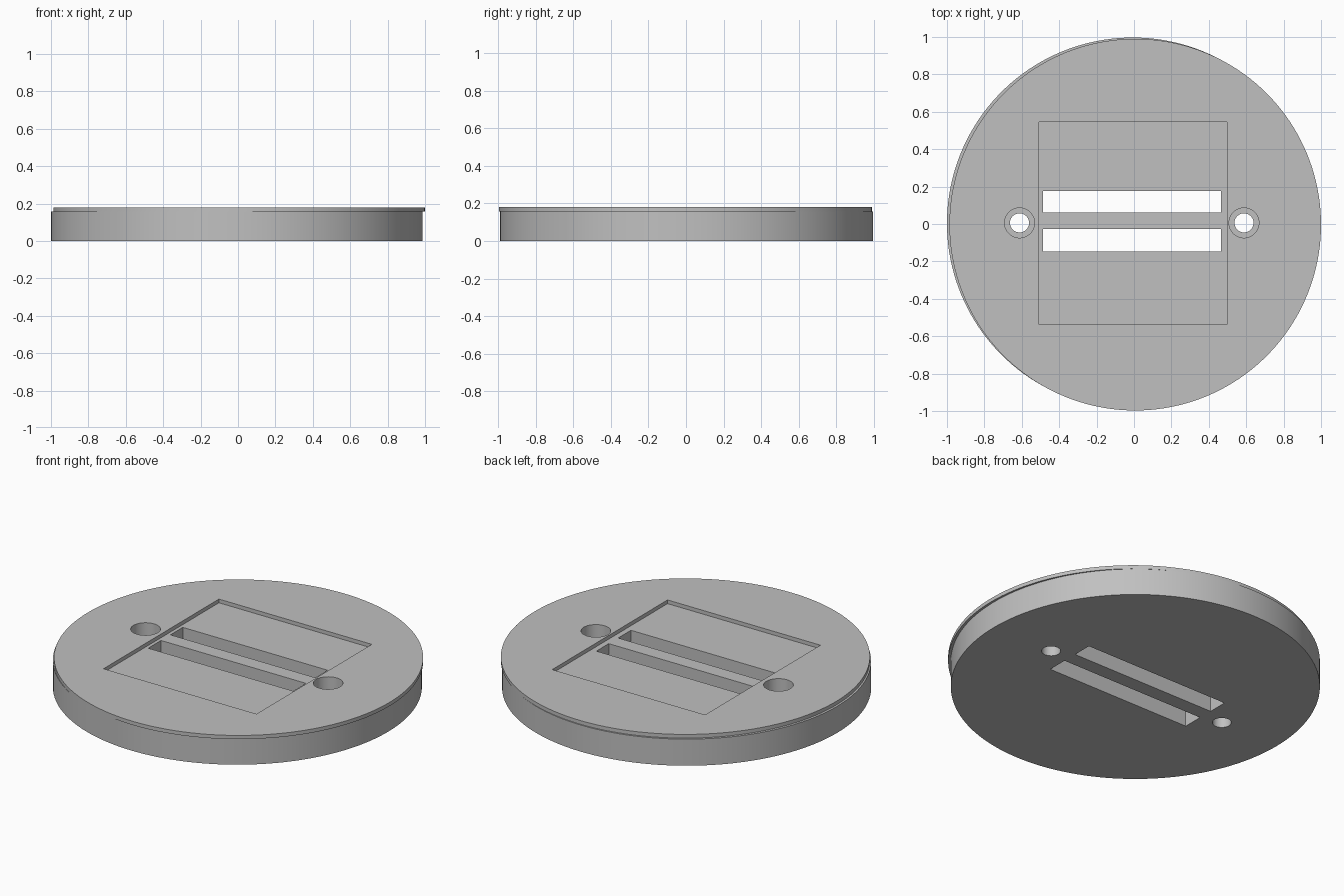
import bpy
import math

cube = bpy.data.objects.get("Cube")
if cube:
    bpy.data.objects.remove(cube, do_unlink=True)

grey = bpy.data.materials.new("light grey")
grey.use_nodes = True
grey.diffuse_color = (0.53, 0.53, 0.53, 1)
grey.node_tree.nodes["Principled BSDF"].inputs["Base Color"].default_value = grey.diffuse_color

BASE_TOP, PLATE_TOP, BORE_FLOOR = 0.158, 0.18, 0.08
RADIUS = 0.9935


def cylinder(name, x, y, r, z0, z1, sides=64):
    bpy.ops.mesh.primitive_cylinder_add(vertices=sides, radius=r, depth=z1 - z0,
                                        location=(x, y, (z0 + z1) / 2))
    obj = bpy.context.object
    obj.name = name
    obj.data.materials.append(grey)
    return obj


def box(name, x0, x1, y0, y1, z0, z1):
    bpy.ops.mesh.primitive_cube_add(size=1, location=((x0 + x1) / 2, (y0 + y1) / 2, (z0 + z1) / 2))
    obj = bpy.context.object
    obj.name = name
    obj.scale = (x1 - x0, y1 - y0, z1 - z0)
    obj.data.materials.append(grey)
    return obj


def cut(target, cutter):
    cutter.hide_render = True
    mod = target.modifiers.new("cut", "BOOLEAN")
    mod.operation = "DIFFERENCE"
    mod.solver = "EXACT"
    mod.object = cutter
    bpy.context.view_layer.update()
    bpy.ops.object.select_all(action="DESELECT")
    target.select_set(True)
    bpy.context.view_layer.objects.active = target
    bpy.ops.object.modifier_apply(modifier=mod.name)
    bpy.data.objects.remove(cutter, do_unlink=True)


# Thick base disc and thin face plate, slightly out of line with each other
base = cylinder("base_disc", -0.0065, 0.0035, RADIUS, 0, BASE_TOP, 160)
plate = cylinder("face_plate", 0.0065, -0.0035, RADIUS, BASE_TOP, PLATE_TOP, 160)

# Rectangular window through the face plate
cut(plate, box("window_cutter", -0.507, 0.498, -0.538, 0.545, 0.1, 0.3))

# Two long slots through the base
for y0, y1 in ((0.061, 0.177), (-0.147, -0.027)):
    cut(base, box("slot_cutter", -0.487, 0.465, y0, y1, -0.1, 0.3))

# Screw holes with a counterbore open to the top
for x in (-0.612, 0.588):
    cut(plate, cylinder("bore_cutter", x, 0.006, 0.08, 0.1, 0.3))
    cut(base, cylinder("bore_cutter", x, 0.006, 0.08, BORE_FLOOR, 0.3))
    cut(base, cylinder("hole_cutter", x, 0.006, 0.051, -0.1, 0.3))

# Smooth round walls, sharp rims
for obj in (base, plate):
    bpy.ops.object.select_all(action="DESELECT")
    obj.select_set(True)
    bpy.context.view_layer.objects.active = obj
    bpy.ops.object.shade_smooth_by_angle(angle=math.radians(30))
